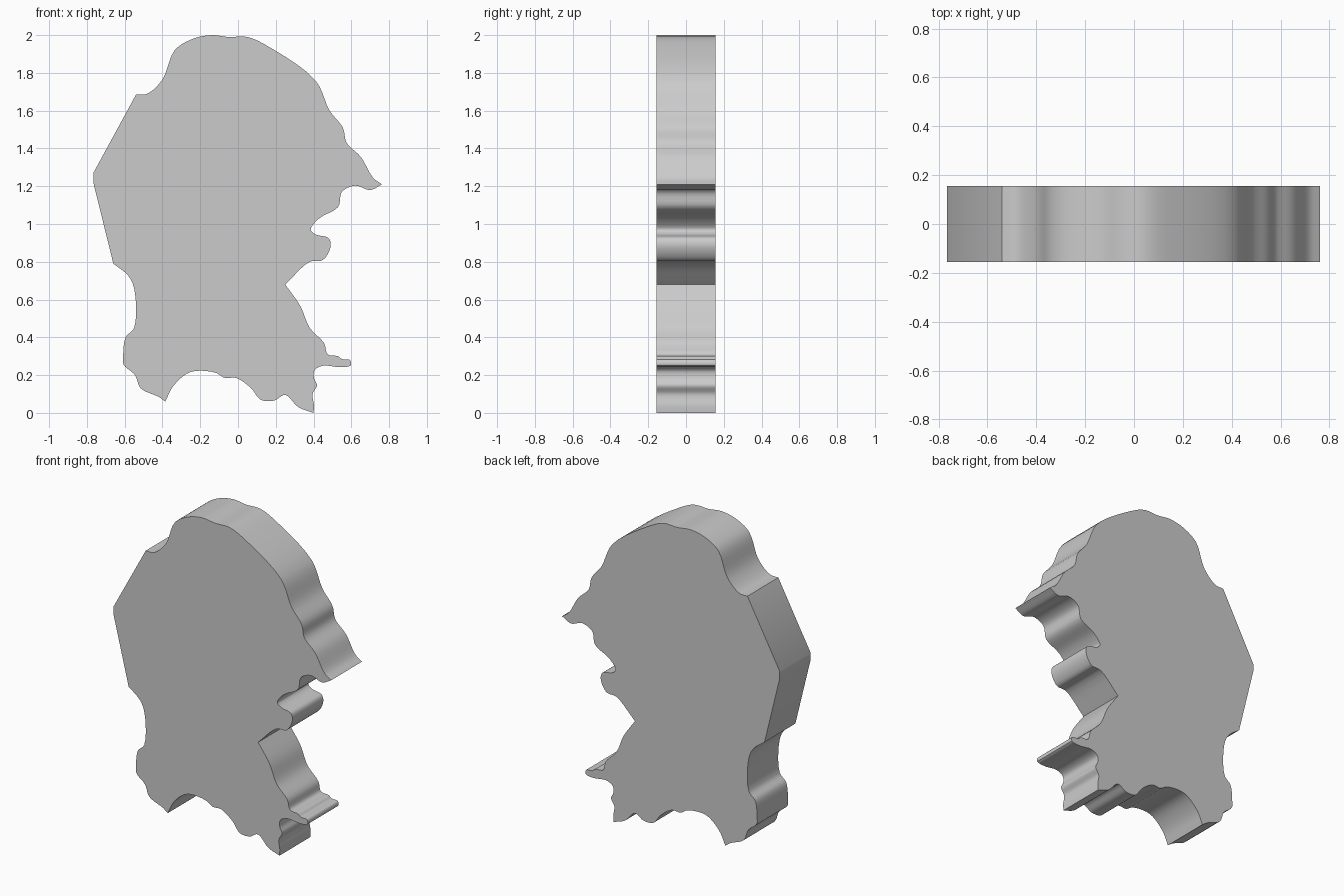
import bpy, bmesh
from mathutils import Vector

if "Cube" in bpy.data.objects:
    bpy.data.objects.remove(bpy.data.objects["Cube"])

HALF_DEPTH = 0.155

# Outline runs (x, z), clockwise; each run is a smooth curve between sharp corners
top_run = [(-.54, 1.685), (-.48, 1.69), (-.40, 1.765), (-.335, 1.92), (-.24, 1.98), (-.14, 2.0),
           (-.05, 1.99), (.05, 1.99), (.16, 1.94), (.41, 1.76), (.485, 1.60), (.555, 1.51),
           (.575, 1.43), (.65, 1.355), (.715, 1.245), (.762, 1.21)]
notch_run = [(.762, 1.21), (.70, 1.18), (.62, 1.203), (.55, 1.17), (.53, 1.09), (.43, 1.03),
             (.385, .97), (.41, .945), (.48, .925), (.49, .88), (.45, .81), (.38, .80), (.25, .68)]
right_run = [(.25, .68), (.33, .565), (.38, .45), (.455, .37), (.475, .31), (.53, .30),
             (.55, .285), (.592, .28), (.597, .252), (.54, .242), (.45, .25), (.405, .225),
             (.402, .185), (.418, .145), (.395, .10), (.402, .04), (.40, 0)]
bottom_run = [(.40, 0), (.32, .03), (.25, .095), (.19, .065), (.12, .07), (.07, .13), (-.01, .185),
              (-.07, .185), (-.12, .213), (-.25, .217), (-.34, .145), (-.385, .06)]
left_run = [(-.385, .06), (-.42, .085), (-.515, .13), (-.545, .20), (-.605, .255), (-.608, .30),
            (-.595, .40), (-.55, .45), (-.548, .65), (-.58, .725), (-.66, .79)]
back_run = [(-.66, .79), (-.766, 1.22), (-.766, 1.27), (-.54, 1.685)]


def smooth_run(run, steps=5):
    """Centripetal Catmull-Rom through the run, without its last point."""
    p = [Vector(q) for q in run]
    p = [2 * p[0] - p[1]] + p + [2 * p[-1] - p[-2]]
    out = []
    for a, b, c, d in zip(p, p[1:], p[2:], p[3:]):
        t1 = (b - a).length ** .5
        t2 = t1 + (c - b).length ** .5
        t3 = t2 + (d - c).length ** .5
        for i in range(steps):
            t = t1 + (t2 - t1) * i / steps
            a1 = a.lerp(b, t / t1)
            a2 = b.lerp(c, (t - t1) / (t2 - t1))
            a3 = c.lerp(d, (t - t2) / (t3 - t2))
            out.append(a1.lerp(a2, t / t2).lerp(a2.lerp(a3, (t - t1) / (t3 - t1)), (t - t1) / (t2 - t1)))
    return out


outline = []
for run in (top_run, notch_run, right_run, bottom_run, left_run):
    outline += smooth_run(run)
outline += [Vector(q) for q in back_run[:-1]]

# Flat slab extruded from the outline
bm = bmesh.new()
face = bm.faces.new([bm.verts.new((v.x, -HALF_DEPTH, max(v.y, 0))) for v in outline])
extruded = bmesh.ops.extrude_face_region(bm, geom=[face], use_keep_orig=True)
bmesh.ops.translate(bm, vec=(0, 2 * HALF_DEPTH, 0),
                    verts=[g for g in extruded["geom"] if isinstance(g, bmesh.types.BMVert)])
bmesh.ops.recalc_face_normals(bm, faces=bm.faces)
mesh = bpy.data.meshes.new("outline_slab")
bm.to_mesh(mesh)
bm.free()
slab = bpy.data.objects.new("outline_slab", mesh)
bpy.context.collection.objects.link(slab)

# Smooth rim with crisp corners
bpy.context.view_layer.objects.active = slab
slab.select_set(True)
bpy.ops.object.shade_smooth_by_angle(angle=0.52)
